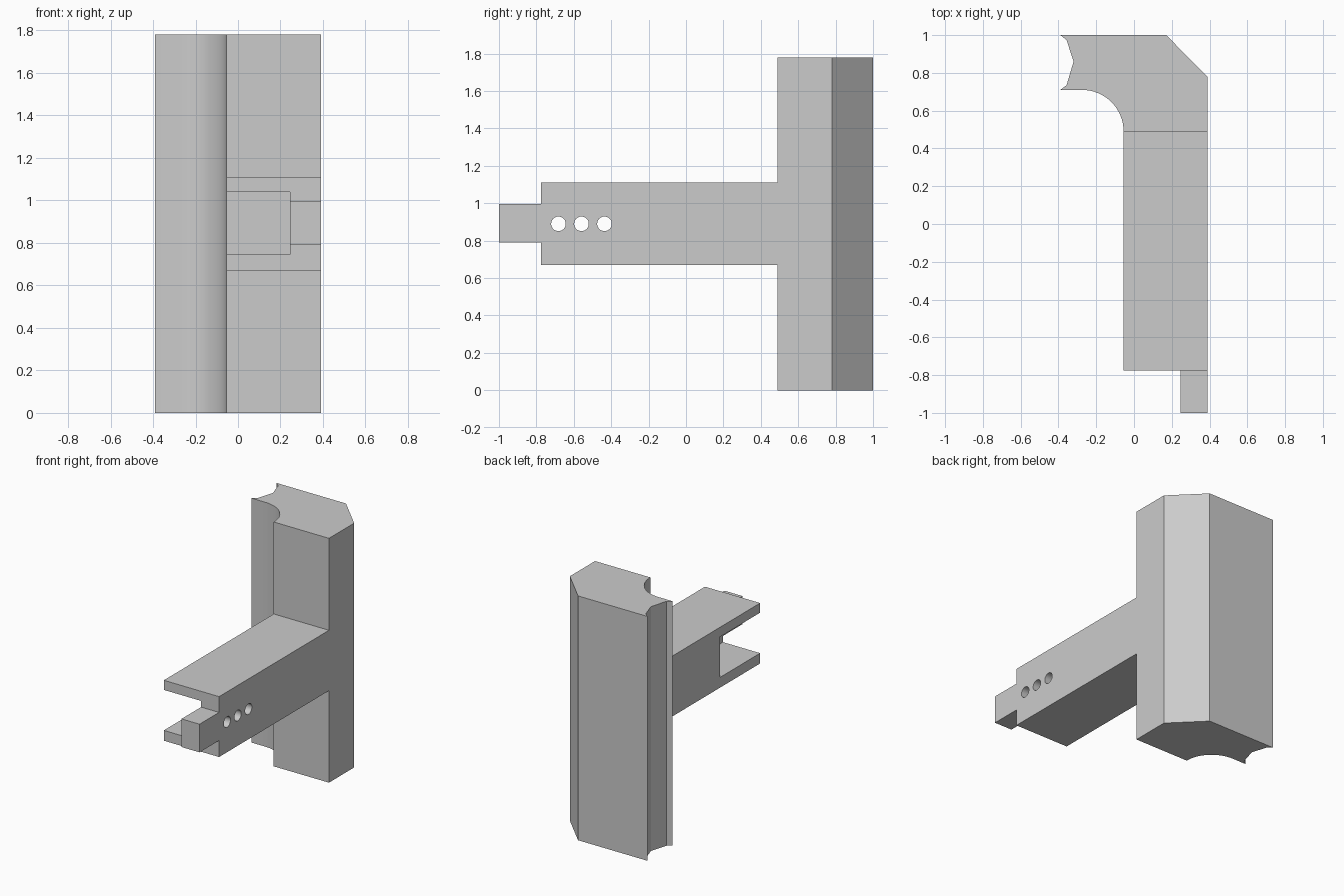
import bpy
import bmesh
from math import cos, sin, pi, radians
from mathutils import Matrix, Vector

if "Cube" in bpy.data.objects:
    bpy.data.objects.remove(bpy.data.objects["Cube"], do_unlink=True)

grey = bpy.data.materials.new("plain_grey")
grey.use_nodes = True
grey.diffuse_color = (0.6, 0.6, 0.6, 1)
grey.node_tree.nodes["Principled BSDF"].inputs["Base Color"].default_value = (0.6, 0.6, 0.6, 1)


def make_object(name, bm):
    bmesh.ops.recalc_face_normals(bm, faces=bm.faces)
    mesh = bpy.data.meshes.new(name)
    bm.to_mesh(mesh)
    bm.free()
    mesh.materials.append(grey)
    obj = bpy.data.objects.new(name, mesh)
    bpy.context.collection.objects.link(obj)
    return obj


def box(name, low, high):
    bm = bmesh.new()
    low, high = Vector(low), Vector(high)
    size = Matrix.Diagonal((high - low).to_4d())
    size[3][3] = 1
    bmesh.ops.create_cube(bm, size=1, matrix=Matrix.Translation((low + high) / 2) @ size)
    return make_object(name, bm)


def prism(name, outline, height):
    bm = bmesh.new()
    face = bm.faces.new([bm.verts.new((x, y, 0)) for x, y in outline])
    top = bmesh.ops.extrude_face_region(bm, geom=[face])["geom"]
    moved = [v for v in top if isinstance(v, bmesh.types.BMVert)]
    bmesh.ops.translate(bm, verts=moved, vec=(0, 0, height))
    return make_object(name, bm)


def combine(body, tool, operation):
    """Apply a boolean and discard the helper object."""
    mod = body.modifiers.new(operation.lower(), "BOOLEAN")
    mod.operation, mod.solver, mod.object = operation, "EXACT", tool
    bpy.context.view_layer.objects.active = body
    bpy.ops.object.modifier_apply(modifier=mod.name)
    bpy.data.objects.remove(tool, do_unlink=True)


LEFT, RIGHT, INNER = 0.39, -0.39, -0.055
FRONT, TIP, POST_FRONT = -0.775, -1.0, 0.49
WALL = 0.245

# Upright post: chamfered corner, grooved edge and a rounded inner cove
cove = [(-0.275 + 0.22 * cos(a), POST_FRONT + 0.22 * sin(a))
        for a in (pi / 2 * (1 - i / 16) for i in range(17))]
groove = [(RIGHT, 1), (-0.357, 0.974), (-0.32, 0.86), (-0.357, 0.735), (RIGHT, 0.71)]
post = prism("post", groove + cove + [(LEFT, POST_FRONT), (LEFT, 0.78), (0.17, 1)], 1.78)

# Arm with its tongue
arm = box("arm", (INNER, FRONT, 0.67), (LEFT, 0.6, 1.11))
combine(arm, box("tongue", (WALL, TIP, 0.79), (LEFT, -0.5, 0.995)), "UNION")

# Slot open to the front and one side
combine(arm, box("slot", (INNER - 0.2, FRONT - 0.4, 0.745), (WALL, -0.31, 1.04)), "DIFFERENCE")

# Row of three holes through the remaining wall
for y in (-0.682, -0.559, -0.436):
    bm = bmesh.new()
    place = Matrix.Translation((0.32, y, 0.89)) @ Matrix.Rotation(pi / 2, 4, "Y")
    bmesh.ops.create_cone(bm, cap_ends=True, segments=32, radius1=0.039, radius2=0.039,
                          depth=0.4, matrix=place)
    combine(arm, make_object("hole", bm), "DIFFERENCE")

# Join into one bracket
combine(post, arm, "UNION")
post.name = "bracket"
bpy.ops.object.select_all(action="DESELECT")
post.select_set(True)
bpy.context.view_layer.objects.active = post
bpy.ops.object.shade_smooth_by_angle(angle=radians(20))
